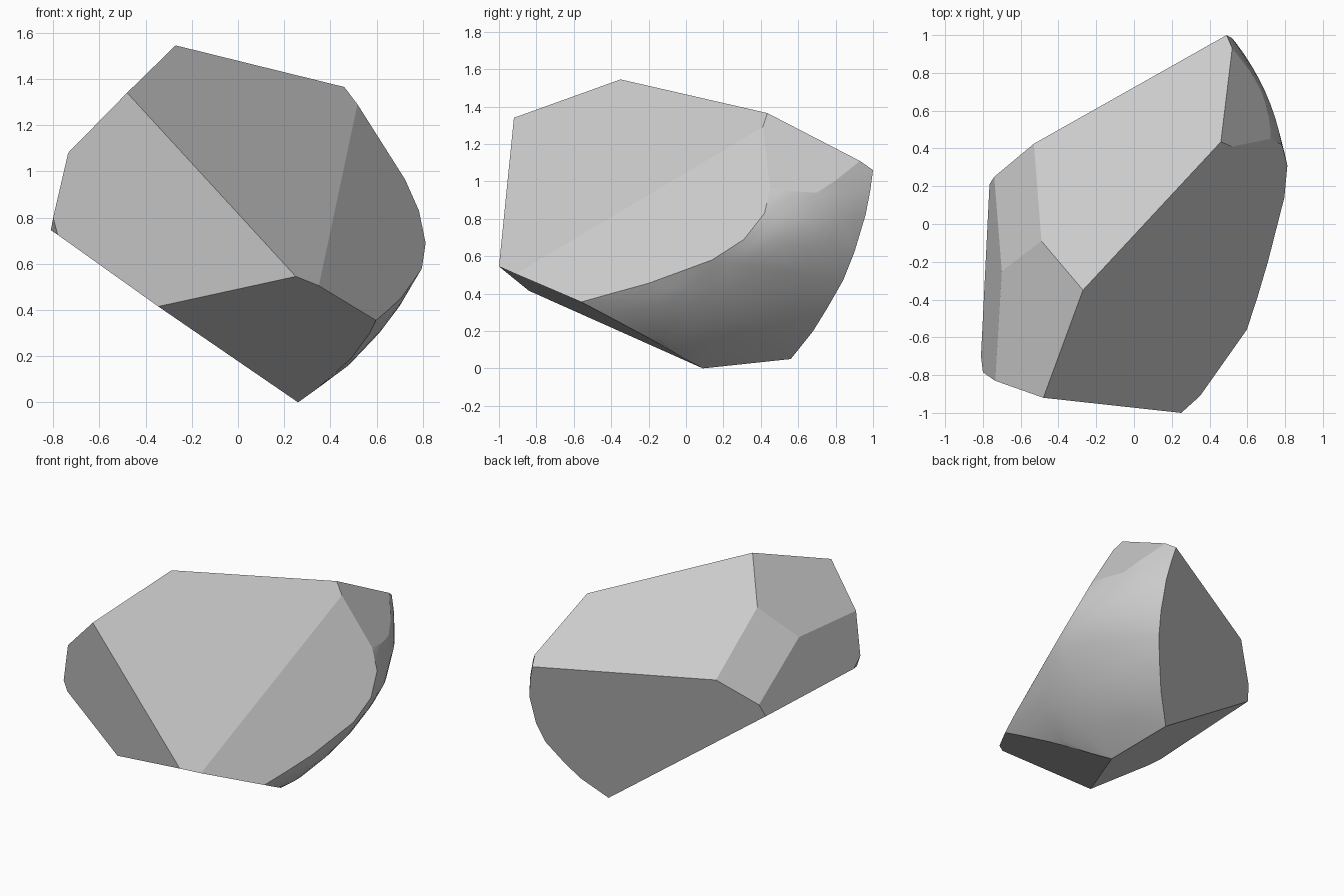
import bpy, bmesh
from mathutils import Vector, geometry

if "Cube" in bpy.data.objects:
    bpy.data.objects.remove(bpy.data.objects["Cube"])

# Corners of the broken flat faces
C = {k: Vector(v) for k, v in {
    "peak": (-.27, -.35, 1.545), "ridge": (.46, .435, 1.365), "brow": (-.48, -.92, 1.34),
    "nose": (.25, -1, .545), "lip": (.35, -.91, .505), "chin": (.597, -.56, .355),
    "foot": (.26, .09, 0), "heel": (.207, .56, .05), "tail": (.49, 1, 1.06),
    "notch": (.52, .93, 1.109), "chip_a": (.517, .41, 1.29), "chip_b": (.723, .45, .965),
    "chip_c": (.622, .80, 1.005), "back": (-.53, .425, 1.02), "mid": (-.49, -.09, 1.322),
    "side": (-.70, -.25, 1.108), "edge_a": (-.74, .25, .836), "edge_b": (-.765, .21, .747),
    "left_a": (-.735, -.83, 1.08), "left_b": (-.80, -.785, .80), "left_c": (-.81, -.70, .745),
    "left_d": (-.78, -.774, .725), "keel": (-.345, -.84, .415)}.items()}

# Three corners that fix each flat face
FLATS = ["peak brow nose", "lip chip_a chin", "ridge chip_b notch", "peak ridge tail",
         "peak brow left_a", "mid back side", "left_a side left_c", "brow nose keel",
         "keel nose foot", "foot keel edge_b", "tail back heel", "left_b left_c left_d"]

# Rounded outer skin: front, middle and back point of each rib
RIBS = [((.723, .45, .965), (.675, .70, .94), (.518, .985, .95)),
        ((.783, .42, .83), (.695, .70, .80), (.539, .96, .82)),
        ((.812, .31, .69), (.72, .58, .65), (.532, .90, .62)),
        ((.796, .14, .58), (.69, .48, .53), (.499, .84, .47)),
        ((.709, -.20, .455), (.65, .26, .385), (.425, .76, .33)),
        ((.65, -.40, .40), (.58, .12, .275), (.347, .68, .20)),
        ((.49, -.25, .19), (.44, .15, .14), (.277, .62, .125))]
RIM = [(.57, -.456, .30), (.40, -.105, .11), (.33, -.005, .05), (.74, 0, .555)]


def rib(f, m, b, n=8):
    f, m, b = Vector(f), Vector(m), Vector(b)
    for i in range(n + 1):
        t = i / n
        yield f * (2*t - 1)*(t - 1) + m * 4*t*(1 - t) + b * t*(2*t - 1)


bm = bmesh.new()
points = list(C.values()) + [Vector(p) for p in RIM]
for r in RIBS:
    points += rib(*r)
for p in points:
    bm.verts.new(p)
bmesh.ops.remove_doubles(bm, verts=bm.verts[:], dist=.004)
bmesh.ops.convex_hull(bm, input=bm.verts[:])
bmesh.ops.delete(bm, geom=[v for v in bm.verts if not v.link_faces], context='VERTS')
bmesh.ops.recalc_face_normals(bm, faces=bm.faces[:])
for f in bm.faces:
    f.smooth = True

# Merge the hull triangles of each break into one flat face
centre = Vector((0, 0, .7))
for names in FLATS:
    a, b, c = (C[k] for k in names.split())
    n = geometry.normal(a, b, c)
    if n.dot(a - centre) < 0:
        n.negate()
    group = [f for f in bm.faces if f.smooth and f.normal.dot(n) > .85
             and all(abs(n.dot(v.co - a)) < .016 for v in f.verts)]
    for f in group:
        f.smooth = False
    if len(group) > 1:
        for f in bmesh.ops.dissolve_faces(bm, faces=group)["region"]:
            f.smooth = False

# Crisp borders around every flat face
for e in bm.edges:
    e.smooth = all(f.smooth for f in e.link_faces)

mesh = bpy.data.meshes.new("rock_shard")
bm.to_mesh(mesh)
bm.free()
bpy.context.collection.objects.link(bpy.data.objects.new("rock_shard", mesh))
